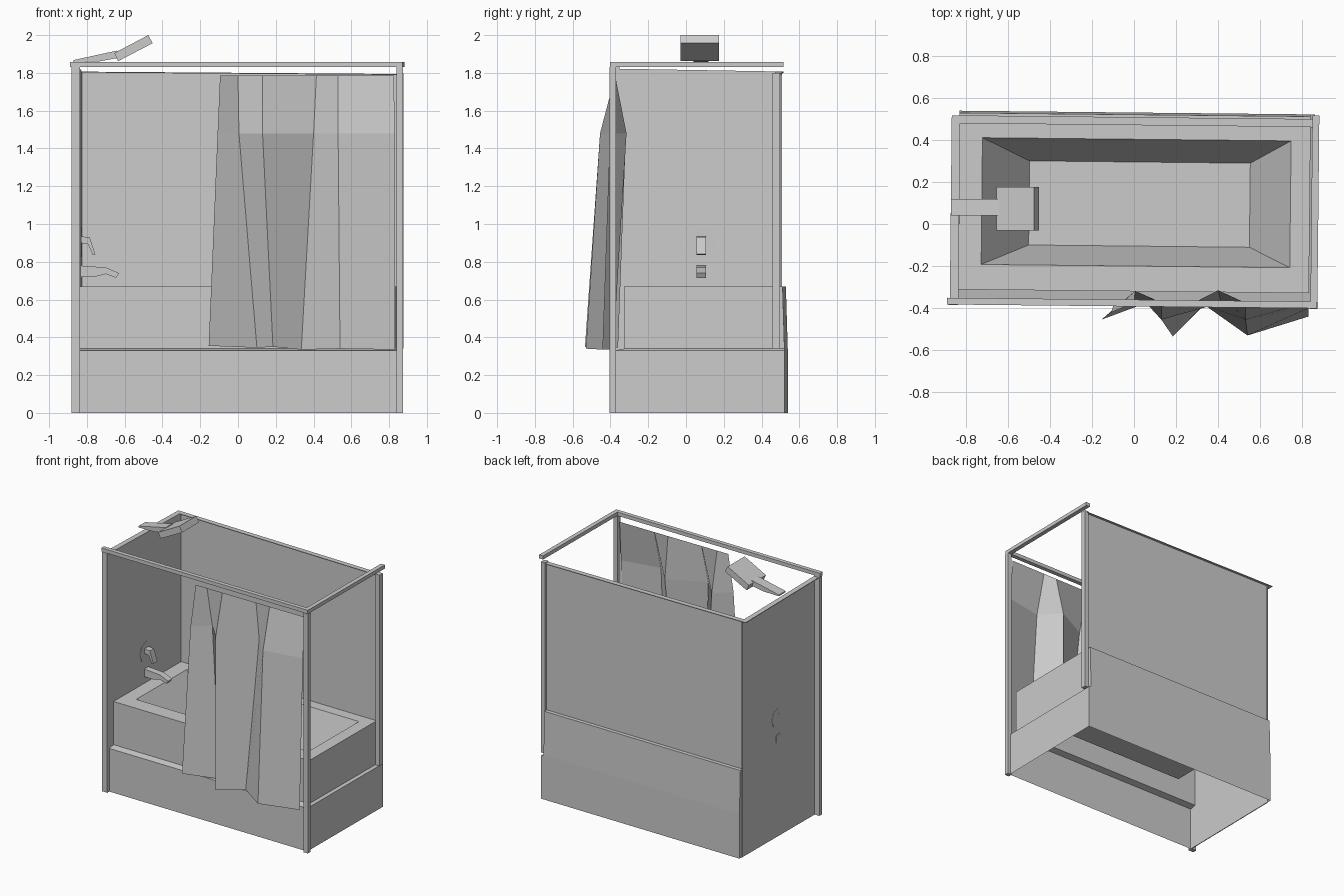
import bpy, bmesh, math
from mathutils import Matrix

old = bpy.data.objects.get("Cube")
if old:
    bpy.data.objects.remove(old)

grey = bpy.data.materials.new("plain_grey")
grey.use_nodes = True
grey.diffuse_color = (0.6, 0.6, 0.6, 1)
grey.node_tree.nodes["Principled BSDF"].inputs["Base Color"].default_value = (0.6, 0.6, 0.6, 1)

SKEW = Matrix.Rotation(math.radians(-0.6), 4, "Z")  # whole unit stands slightly turned


def finish(name, bm, skew=True):
    bmesh.ops.recalc_face_normals(bm, faces=bm.faces)
    if skew:
        bm.transform(SKEW)
    mesh = bpy.data.meshes.new(name)
    bm.to_mesh(mesh)
    bm.free()
    mesh.materials.append(grey)
    obj = bpy.data.objects.new(name, mesh)
    bpy.context.collection.objects.link(obj)
    return obj


def loft(name, rings, closed=True, cap_first=False, cap_last=False, skew=True):
    """Bridge a list of equal-length point rings with quads."""
    bm = bmesh.new()
    loops = [[bm.verts.new(p) for p in ring] for ring in rings]
    n = len(loops[0])
    for a, b in zip(loops, loops[1:]):
        for i in range(n if closed else n - 1):
            j = (i + 1) % n
            bm.faces.new((a[i], a[j], b[j], b[i]))
    if cap_first:
        bm.faces.new(loops[0])
    if cap_last:
        bm.faces.new(loops[-1])
    return finish(name, bm, skew)


def prism(name, profile, axis, lo, hi, skew=True):
    """Extrude a side profile along x (profile is y,z) or y (profile is x,z)."""
    def place(p, d):
        return (d, p[0], p[1]) if axis == "x" else (p[0], d, p[1])
    rings = [[place(p, d) for p in profile] for d in (lo, hi)]
    return loft(name, rings, True, True, True, skew)


def rect(x0, x1, y0, y1, z):
    return [(x0, y0, z), (x1, y0, z), (x1, y1, z), (x0, y1, z)]


def box(name, x0, x1, y0, y1, z0, z1):
    return loft(name, [rect(x0, x1, y0, y1, z) for z in (z0, z1)], True, True, True)


def disc(name, centre, radius, depth, sides, axis):
    bm = bmesh.new()
    bmesh.ops.create_cone(bm, cap_ends=True, segments=sides, radius1=radius,
                          radius2=radius, depth=depth)
    if axis == "x":
        bm.transform(Matrix.Rotation(math.pi / 2, 4, "Y"))
    bm.transform(Matrix.Translation(centre))
    return finish(name, bm, False)


# Tub: skirt, ledge, upper sides, rim and sloped basin, open underneath
loft("tub", [
    rect(-0.835, 0.855, -0.37, 0.53, 0),
    rect(-0.835, 0.855, -0.37, 0.53, 0.33),
    rect(-0.835, 0.835, -0.32, 0.53, 0.34),
    rect(-0.835, 0.835, -0.32, 0.52, 0.67),
    rect(-0.725, 0.743, -0.2, 0.403, 0.67),
    rect(-0.5, 0.55, -0.105, 0.295, 0.34),
], cap_last=True)
disc("drain", (-0.41, 0.11, 0.343), 0.03, 0.008, 8, "z")

# Thin wall panels with slightly sloping tops and flat caps
prism("left_wall", [(-0.37, 0), (0.5, 0), (0.5, 1.805), (-0.37, 1.82)], "x", -0.838, -0.832)
prism("left_wall_cap", [(-0.37, 1.817), (0.505, 1.802), (0.505, 1.807), (-0.37, 1.822)],
      "x", -0.872, -0.832)
prism("back_wall", [(-0.835, 0.66), (0.845, 0.66), (0.845, 1.79), (-0.835, 1.805)],
      "y", 0.485, 0.491)
prism("back_wall_cap", [(-0.872, 1.802), (0.855, 1.789), (0.855, 1.794), (-0.872, 1.807)],
      "y", 0.47, 0.508)

# Frame posts and rails
box("front_left_post", -0.877, -0.832, -0.395, -0.362, 0, 1.83)
box("front_right_post", 0.842, 0.878, -0.395, -0.362, 0, 1.83)
box("back_right_post", 0.838, 0.872, 0.468, 0.506, 0.34, 1.8)
box("front_rail", -0.885, 0.875, -0.392, -0.36, 1.83, 1.858)
box("right_rail", 0.843, 0.876, -0.36, 0.525, 1.83, 1.858)

# Folded curtain flaring outward towards its hem
hem = [(-0.155, -0.455, 0.355), (0.1, -0.36, 0.345), (0.185, -0.535, 0.35),
       (0.335, -0.385, 0.335), (0.54, -0.53, 0.34), (0.83, -0.44, 0.335)]
bend = [(-0.108, -0.42), (0.005, -0.318), (0.13, -0.455),
        (0.4, -0.315), (0.53, -0.455), (0.83, -0.4)]
top = [-0.095, 0.0, 0.13, 0.415, 0.53, 0.825]
loft("curtain", [hem, [(x, y, 1.48) for x, y in bend], [(x, -0.375, 1.785) for x in top]],
     closed=False, skew=False)

# Shower arm and tilted square head
prism("shower_arm", [(-0.87, 1.858), (-0.74, 1.86), (-0.63, 1.88), (-0.64, 1.918),
                     (-0.87, 1.868)], "y", 0.04, 0.12, False)
prism("shower_head", [(-0.655, 1.905), (-0.475, 2.0), (-0.452, 1.957), (-0.635, 1.862)],
      "y", -0.03, 0.175, False)

# Tap fittings on the left wall
prism("spout", [(-0.84, 0.78), (-0.7, 0.77), (-0.63, 0.74), (-0.645, 0.715),
                (-0.7, 0.735), (-0.76, 0.72), (-0.84, 0.72)], "y", 0.055, 0.105, False)
prism("tap_handle", [(-0.84, 0.935), (-0.785, 0.93), (-0.755, 0.84), (-0.768, 0.835),
                     (-0.795, 0.895), (-0.84, 0.9)], "y", 0.055, 0.105, False)
disc("tap_plate", (-0.834, 0.08, 0.905), 0.08, 0.009, 8, "x")
